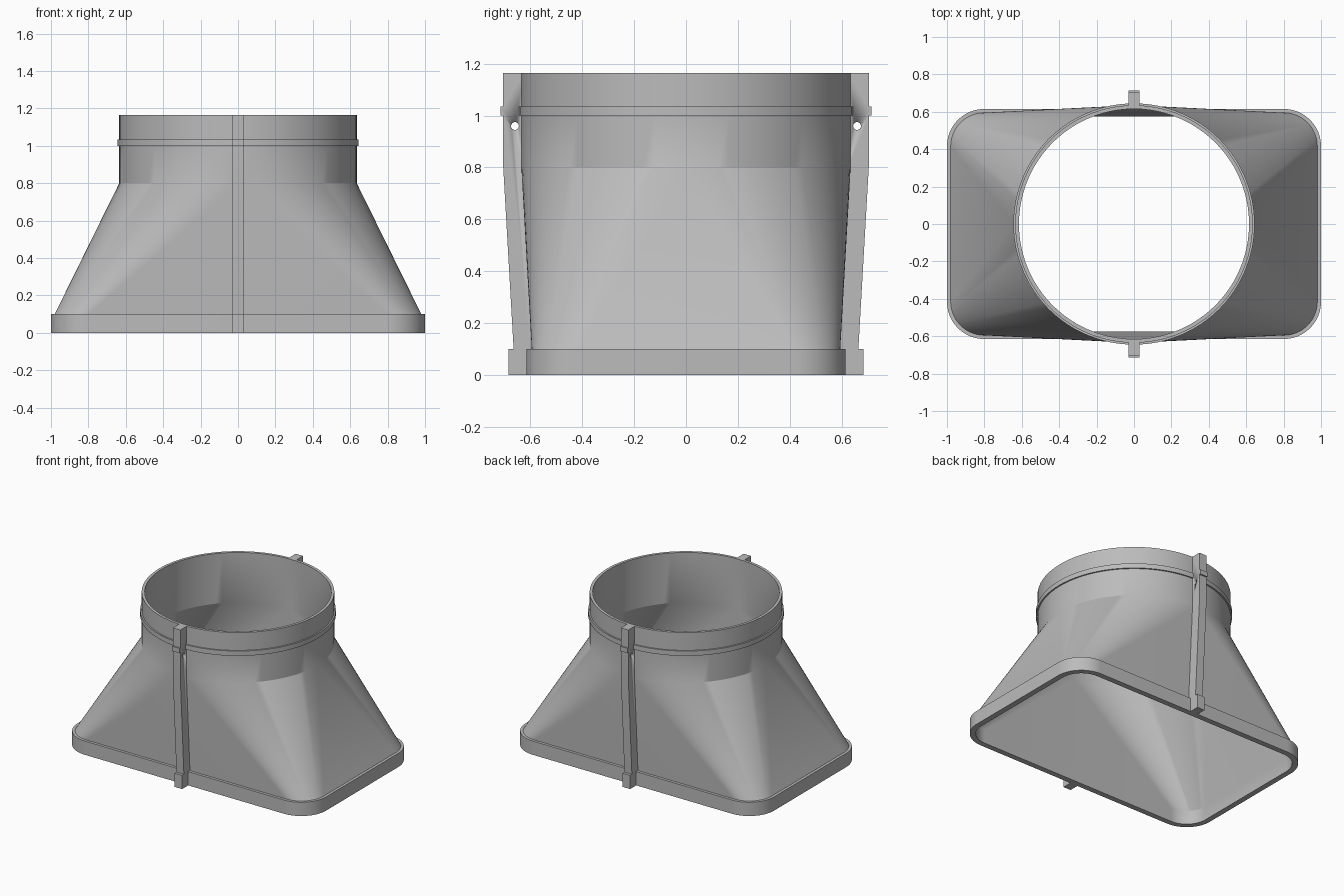
import bpy, bmesh, math
from mathutils import Matrix

if "Cube" in bpy.data.objects:
    bpy.data.objects.remove(bpy.data.objects["Cube"])

gray = bpy.data.materials.new("light_gray")
gray.use_nodes = True
color = (0.5, 0.5, 0.5, 1)
gray.diffuse_color = color
gray.node_tree.nodes["Principled BSDF"].inputs["Base Color"].default_value = color

STEPS = 24  # segments per quarter turn


def finish(name, bm):
    """Turn a bmesh into a smooth-shaded object with sharp edges kept."""
    bmesh.ops.recalc_face_normals(bm, faces=bm.faces)
    mesh = bpy.data.meshes.new(name)
    bm.to_mesh(mesh)
    bm.free()
    mesh.materials.append(gray)
    obj = bpy.data.objects.new(name, mesh)
    bpy.context.collection.objects.link(obj)
    bpy.ops.object.select_all(action='DESELECT')
    obj.select_set(True)
    bpy.context.view_layer.objects.active = obj
    bpy.ops.object.shade_smooth_by_angle(angle=math.radians(30))
    return obj


def outline(half_x, half_y, radius, z):
    """Rounded rectangle; a circle when the radius equals both halves."""
    points = []
    for quarter in range(4):
        sx = 1 if quarter in (0, 3) else -1
        sy = 1 if quarter < 2 else -1
        for i in range(STEPS + 1):
            a = (quarter + i / STEPS) * math.pi / 2
            points.append((sx * (half_x - radius) + radius * math.cos(a),
                           sy * (half_y - radius) + radius * math.sin(a), z))
    return points


def circle(radius, z):
    return outline(radius, radius, radius, z)


# Duct wall: outside from base to rim, then back down the inside
sections = [
    outline(1, 0.615, 0.2, 0), outline(1, 0.615, 0.2, 0.1),
    outline(0.98, 0.595, 0.18, 0.1),
    circle(0.635, 0.8), circle(0.635, 1.0),
    circle(0.645, 1.0), circle(0.645, 1.035),
    circle(0.635, 1.035), circle(0.635, 1.165),
    circle(0.615, 1.165), circle(0.615, 0.8),
    outline(0.96, 0.575, 0.16, 0.1), outline(0.96, 0.575, 0.16, 0),
]
bm = bmesh.new()
rings = [[bm.verts.new(p) for p in s] for s in sections]
for k, lower in enumerate(rings):
    upper = rings[(k + 1) % len(rings)]
    for i in range(len(lower)):
        j = (i + 1) % len(lower)
        bm.faces.new((lower[i], lower[j], upper[j], upper[i]))
bmesh.ops.remove_doubles(bm, verts=bm.verts, dist=0.0001)
finish("duct_body", bm)

# Seam ribs on front and back, each with a small cross hole
rib_profile = [
    (0.6, 0), (0.685, 0), (0.685, 0.1), (0.665, 0.1), (0.705, 0.8),
    (0.705, 1.0), (0.715, 1.0), (0.715, 1.035), (0.705, 1.035),
    (0.705, 1.165), (0.625, 1.165), (0.625, 0.8), (0.585, 0.1), (0.6, 0.1),
]
for name, side in (("front_rib", -1), ("back_rib", 1)):
    bm = bmesh.new()
    face = bm.faces.new([bm.verts.new((-0.03, side * y, z)) for y, z in rib_profile])
    grown = bmesh.ops.extrude_face_region(bm, geom=[face])["geom"]
    bmesh.ops.translate(bm, vec=(0.06, 0, 0),
                        verts=[v for v in grown if isinstance(v, bmesh.types.BMVert)])
    rib = finish(name, bm)

    bm = bmesh.new()
    bmesh.ops.create_cone(bm, cap_ends=True, segments=24, radius1=0.015,
                          radius2=0.015, depth=0.2,
                          matrix=Matrix.Translation((0, side * 0.66, 0.96))
                          @ Matrix.Rotation(math.pi / 2, 4, 'Y'))
    cutter = finish("hole_cutter", bm)
    cutter.hide_render = True

    cut = rib.modifiers.new("hole", 'BOOLEAN')
    cut.operation = 'DIFFERENCE'
    cut.solver = 'EXACT'
    cut.object = cutter
    bpy.context.view_layer.objects.active = rib
    bpy.ops.object.modifier_apply(modifier=cut.name)
    bpy.data.objects.remove(cutter)
